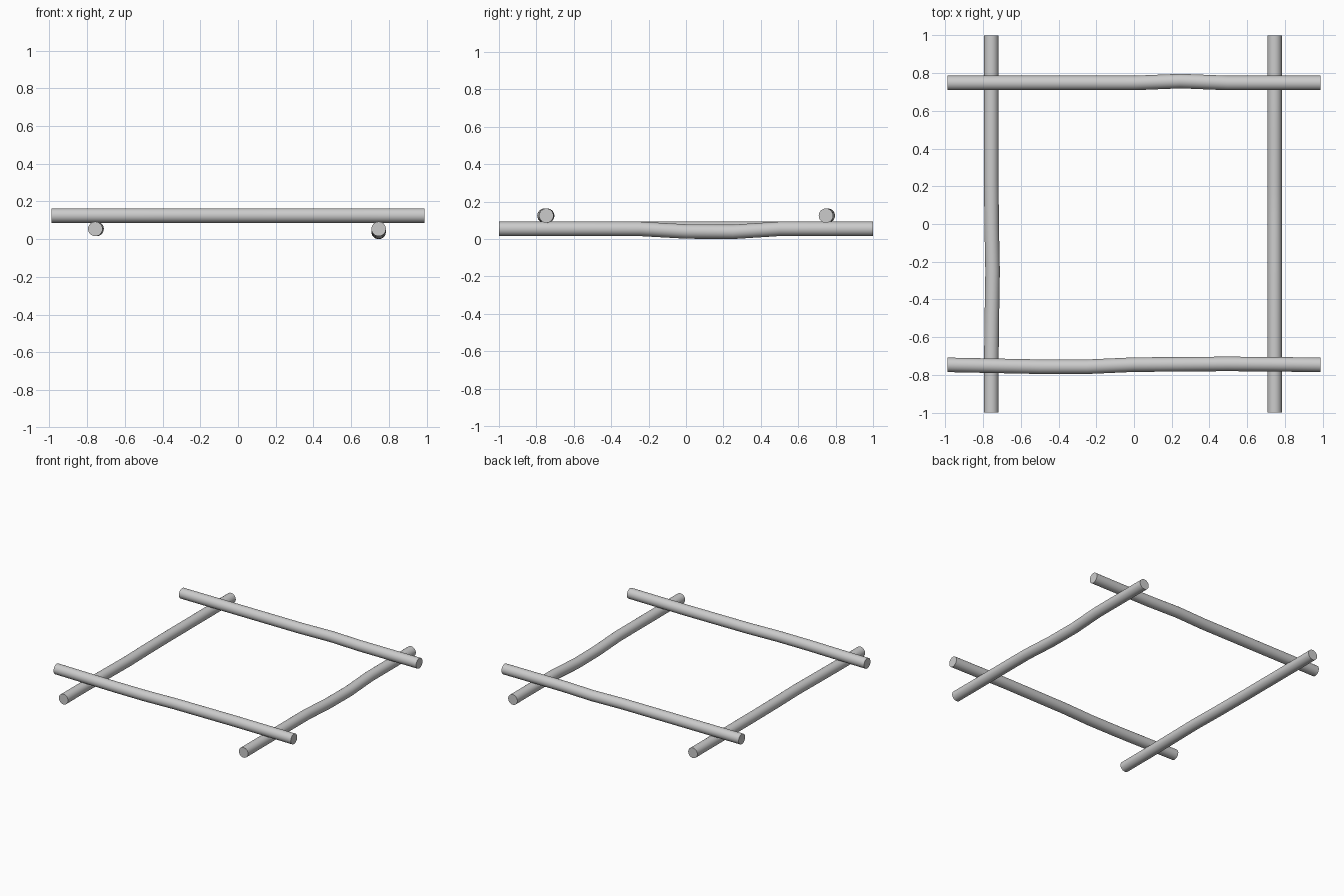
import bpy, bmesh
from math import cos, sin, pi

if "Cube" in bpy.data.objects:
    bpy.data.objects.remove(bpy.data.objects["Cube"])

R, SIDES = 0.0385, 24


def log(name, axis, half, side, z, bends):
    """Round log along 'x' or 'y'; bends = nine (sideways, vertical) offsets along it."""
    bm = bmesh.new()
    rings = []
    n = len(bends) - 1
    for i, (ds, dz) in enumerate(bends):
        t = half * (2 * i / n - 1)
        ring = []
        for k in range(SIDES):
            a = 2 * pi * k / SIDES
            s, h = side + ds + R * cos(a), z + dz + R * sin(a)
            ring.append(bm.verts.new((t, s, h) if axis == 'x' else (s, t, h)))
        rings.append(ring)
    for a, b in zip(rings, rings[1:]):
        for k in range(SIDES):
            j = (k + 1) % SIDES
            bm.faces.new((a[k], a[j], b[j], b[k]))
    bm.faces.new(rings[0])
    bm.faces.new(rings[-1])
    bmesh.ops.recalc_face_normals(bm, faces=bm.faces[:])
    me = bpy.data.meshes.new(name)
    bm.to_mesh(me)
    bm.free()
    ob = bpy.data.objects.new(name, me)
    bpy.context.collection.objects.link(ob)
    bpy.ops.object.select_all(action='DESELECT')
    ob.select_set(True)
    bpy.context.view_layer.objects.active = ob
    bpy.ops.object.shade_smooth_by_angle()


def sideways(*v):
    return [(d, 0) for d in v]


def vertical(*v):
    return [(0, d) for d in v]


# Lower pair, running front to back
log("lower_left_log", 'y', 1.0, -0.757, 0.0545,
    sideways(0, 0, .003, .007, .002, 0, 0, 0, 0))
log("lower_right_log", 'y', 1.0, 0.746, 0.0545,
    vertical(0, 0, 0, 0, -.014, -.016, 0, 0, 0))

# Upper pair, resting across the lower pair
log("upper_front_log", 'x', 0.99, -0.747, 0.125,
    sideways(0, -.005, -.010, -.010, .001, .003, .005, .003, 0))
log("upper_back_log", 'x', 0.99, 0.748, 0.125,
    sideways(0, 0, 0, 0, 0, .010, 0, 0, 0))
